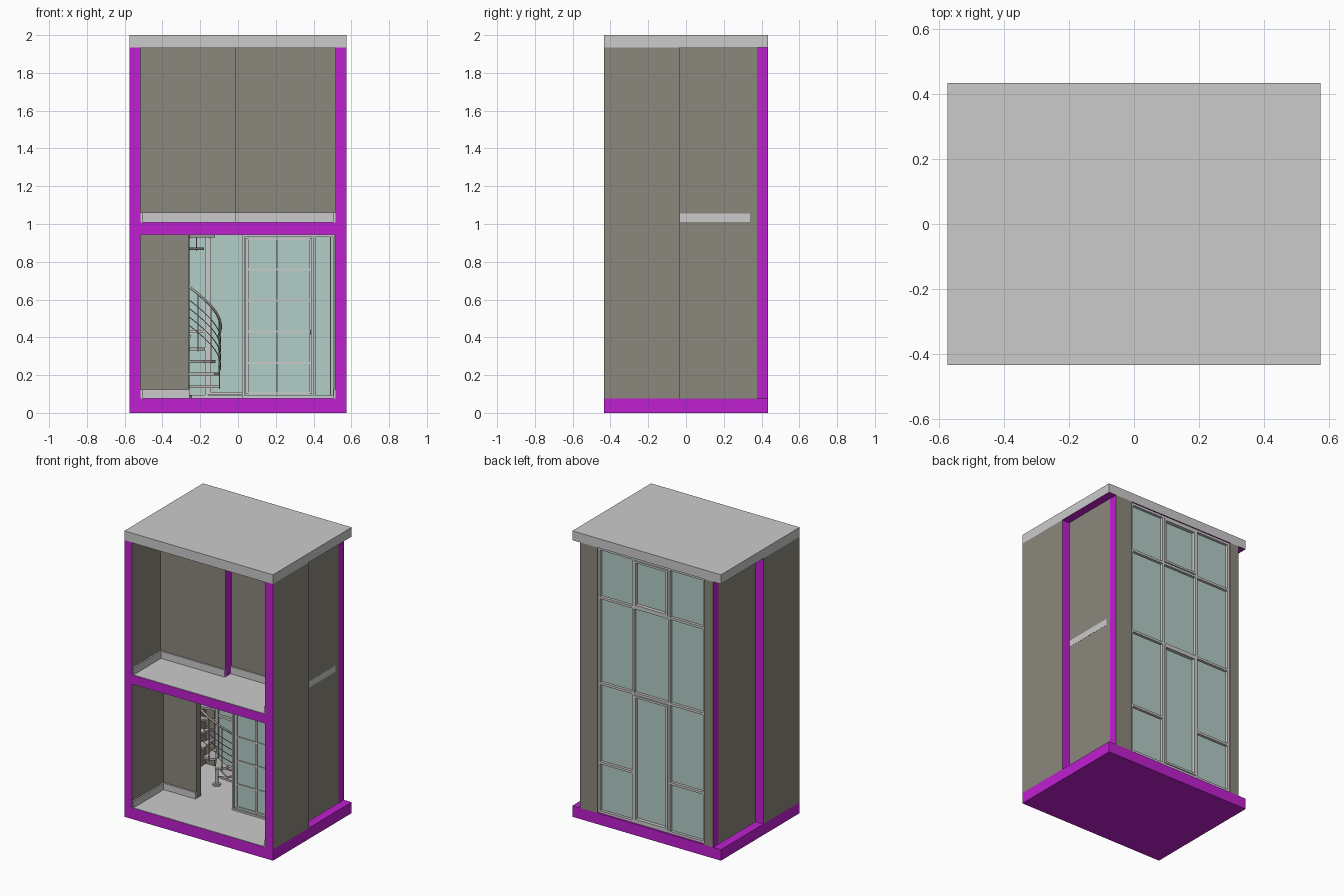
import bpy, bmesh, math
from mathutils import Vector

if "Cube" in bpy.data.objects:
    bpy.data.objects.remove(bpy.data.objects["Cube"])

def material(name, r, g, b):
    m = bpy.data.materials.new(name)
    m.diffuse_color = (r, g, b, 1)
    m.use_nodes = True
    m.node_tree.nodes["Principled BSDF"].inputs["Base Color"].default_value = m.diffuse_color
    return m

CUT = material("magenta_cut", 0.53, 0.014, 0.63)
WALL = material("warm_grey_wall", 0.26, 0.243, 0.2)
PALE = material("pale_grey", 0.6, 0.6, 0.6)
GLASS = material("pale_green_glass", 0.45, 0.61, 0.57)
STEEL = material("stair_grey", 0.5, 0.49, 0.48)

def finish(name, bm, mats, rule=None):
    me = bpy.data.meshes.new(name)
    bm.normal_update()
    bm.to_mesh(me)
    bm.free()
    ob = bpy.data.objects.new(name, me)
    bpy.context.collection.objects.link(ob)
    for m in mats:
        me.materials.append(m)
    if rule:
        for p in me.polygons:
            p.material_index = 1 if rule(p.normal) else 0
    return ob

def add_box(bm, x0, x1, y0, y1, z0, z1):
    v = bmesh.ops.create_cube(bm, size=1)["verts"]
    for p in v:
        p.co = Vector((x0 if p.co.x < 0 else x1, y0 if p.co.y < 0 else y1,
                       z0 if p.co.z < 0 else z1))

def box(name, mat, x0, x1, y0, y1, z0, z1, second=None, rule=None):
    bm = bmesh.new()
    add_box(bm, x0, x1, y0, y1, z0, z1)
    return finish(name, bm, [mat] + ([second] if second else []), rule)

def boxes(name, mat, items):
    bm = bmesh.new()
    for b in items:
        add_box(bm, *b)
    return finish(name, bm, [mat])

X, XI, Y = 0.575, 0.515, 0.435
MID, BACK = -0.035, 0.375
Z0, S0, S1, Z1 = 0.08, 0.945, 1.01, 1.935

# Base and roof
box("base_slab", CUT, -X, X, -Y, Y, 0, Z0 - 0.003)
box("roof_slab", PALE, -X, X, -Y, Y, Z1, 2.0, CUT, lambda n: n.z < -0.5)
box("upper_ceiling", PALE, -XI, XI, -Y + 0.002, BACK, Z1 - 0.004, Z1 - 0.001)
box("lower_floor", PALE, -XI, XI, -Y + 0.002, BACK, Z0 - 0.004, Z0)

# Side walls: thick cut walls at the front, thin lining behind
for s, side in ((-1, "left"), (1, "right")):
    a, b = sorted((s * XI, s * X))
    box(side + "_front_wall", WALL, a, b, -Y, MID, Z0 - 0.003, Z1, CUT, lambda n: abs(n.y) > 0.5)
    a, b = sorted((s * (XI - 0.004), s * XI))
    box(side + "_lining", WALL, a, b, MID, BACK, Z0 - 0.003, Z1)
    # Skirting boards along the side walls
    a, b = sorted((s * (XI - 0.01), s * XI))
    boxes(side + "_skirting", PALE, [(a, b, -Y + 0.002, -0.06, Z0, 0.125),
                                     (a, b, -Y + 0.002, -0.06, S1, 1.06)])
# Skirting showing through the right lining
box("skirting_outer_strip", PALE, XI, XI + 0.001, MID + 0.002, 0.34, S1, 1.055)

# Rear wall piers with cut ends
W0, W1 = -0.445, 0.382
box("rear_pier_left", WALL, -XI, W0, BACK, Y, Z0 - 0.003, Z1, CUT, lambda n: n.x < -0.5)
box("rear_pier_right", WALL, W1, XI, BACK, Y, Z0 - 0.003, Z1, CUT, lambda n: n.x > 0.5)

# Middle floor: front part, and rear part with a round stair opening
box("middle_slab_front", CUT, -XI, XI, -Y, MID, S0, S1 - 0.003)
box("front_floor_finish", PALE, -XI, XI, -Y + 0.002, MID, S1 - 0.003, S1)
box("front_ceiling_finish", PALE, -XI, XI, -Y + 0.002, MID, S0 - 0.003, S0)
rear_slab = box("middle_slab_rear", PALE, -XI + 0.004, XI - 0.004, MID, BACK, S0, S1)
CX, CY = -0.27, 0.15
bm = bmesh.new()
bmesh.ops.create_cone(bm, cap_ends=True, segments=32, radius1=0.18, radius2=0.18, depth=0.3)
bmesh.ops.translate(bm, verts=bm.verts, vec=(CX, CY, 0.98))
cutter = finish("stair_opening_cutter", bm, [PALE])
cutter.hide_render = True
cutter.hide_viewport = True
mod = rear_slab.modifiers.new("opening", "BOOLEAN")
mod.operation = "DIFFERENCE"
mod.object = cutter

# Room partitions
box("upper_partition_left", WALL, -XI, -0.012, -0.12, -0.055, S1, Z1, CUT, lambda n: n.x > 0.5)
box("upper_partition_right", WALL, -0.012, XI, -0.055, MID, S1, Z1)
box("lower_partition_left", WALL, -XI, -0.26, -0.09, -0.035, Z0, S0)
boxes("partition_skirting", PALE, [(-XI, -0.012, -0.13, -0.12, S1, 1.06),
                                   (-0.012, XI, -0.065, -0.055, S1, 1.06),
                                   (-XI, -0.258, -0.1, -0.09, Z0, 0.125)])

# Glazed interior screen with a door and a narrow side light
SY = -0.085
box("screen_glass", GLASS, 0.03, XI - 0.005, SY - 0.003, SY + 0.003, Z0, S0)
f0, f1 = SY - 0.015, SY + 0.015
items = [(a, b, f0, f1, Z0, S0) for a, b in
         ((0.022, 0.034), (0.396, 0.41), (0.486, 0.492), (0.502, 0.513))]
items += [(0.03, 0.51, f0, f1, Z0, 0.092), (0.03, 0.51, f0, f1, 0.93, S0)]
items += [(a, b, f0 + 0.004, f1 - 0.004, 0.1, 0.925) for a, b in
          ((0.04, 0.058), (0.203, 0.213), (0.376, 0.392))]
items += [(0.04, 0.392, f0 + 0.005, f1 - 0.005, z - 0.005, z + 0.005)
          for z in (0.105, 0.265, 0.43, 0.595, 0.76, 0.92)]
items += [(0.38, 0.386, f0 - 0.012, f0 + 0.004, 0.415, 0.44)]
boxes("screen_frame", PALE, items)

# Tall rear window
GY = 0.405
box("rear_glass", GLASS, W0, W1, GY - 0.003, GY + 0.003, Z0, Z1)
M0, M1 = -0.168, 0.11
r0, r1 = GY - 0.02, GY + 0.022
t = 0.008
items = [(x - t, x + t, r0, r1, Z0, Z1) for x in (W0 + t, M0, M1, W1 - t)]
items += [(W0, W1, r0, r1, z - t, z + t) for z in (Z0 + t, 0.985, 1.585, Z1 - t)]
items += [(a, b, r0, r1, 0.43 - t, 0.43 + t) for a, b in ((W0, M0), (M1, W1))]
# Opening sashes in the middle column
for z0, z1 in ((0.097, 0.975), (1.595, 1.918)):
    a, b, w = M0 + t, M1 - t, 0.014
    items += [(a, a + w, r0, r1 + 0.006, z0, z1), (b - w, b, r0, r1 + 0.006, z0, z1),
              (a, b, r0, r1 + 0.006, z0, z0 + w), (a, b, r0, r1 + 0.006, z1 - w, z1)]
boxes("rear_window_frame", PALE, items)

# Spiral staircase: post, wedge treads, helical rails
def cylinder(bm, x, y, z0, z1, r, n=12):
    v = bmesh.ops.create_cone(bm, cap_ends=True, segments=n, radius1=r, radius2=r, depth=z1 - z0)["verts"]
    bmesh.ops.translate(bm, verts=v, vec=(x, y, (z0 + z1) / 2))

bm = bmesh.new()
cylinder(bm, CX, CY, Z0, 1.3, 0.012)
cylinder(bm, CX, CY, Z0, Z0 + 0.012, 0.026)
finish("stair_post", bm, [STEEL])

N, STEP, RISE, R = 14, math.radians(-27), 0.0664, 0.172
START = math.radians(10)

def at(i, r, z):
    a = START + STEP * i
    return Vector((CX + r * math.cos(a), CY + r * math.sin(a), z))

bm = bmesh.new()
for i in range(N):
    z = Z0 + RISE * (i + 1)
    outline = [at(i - 0.12, 0.012, z), at(i - 0.55, R, z), at(i, R + 0.004, z),
               at(i + 0.55, R, z), at(i + 0.12, 0.012, z)]
    face = bm.faces.new([bm.verts.new(p) for p in outline])
    ext = bmesh.ops.extrude_face_region(bm, geom=[face])["geom"]
    bmesh.ops.translate(bm, verts=[g for g in ext if isinstance(g, bmesh.types.BMVert)],
                        vec=(0, 0, -0.014))
bmesh.ops.recalc_face_normals(bm, faces=bm.faces)
finish("stair_treads", bm, [STEEL])

bm = bmesh.new()
for i in range(N):
    p = at(i, R + 0.004, 0)
    z = Z0 + RISE * (i + 1)
    cylinder(bm, p.x, p.y, z - 0.02, z + 0.28, 0.003, 6)
finish("stair_balusters", bm, [STEEL])

def helix(name, height, radius):
    cu = bpy.data.curves.new(name, "CURVE")
    cu.dimensions = "3D"
    cu.bevel_depth = radius
    cu.bevel_resolution = 1
    sp = cu.splines.new("POLY")
    n = N * 4
    sp.points.add(n - 1)
    for k in range(n):
        i = k / 4 - 0.4
        sp.points[k].co = (*at(i, R + 0.006, Z0 + RISE * (i + 1) + height), 1)
    ob = bpy.data.objects.new(name, cu)
    bpy.context.collection.objects.link(ob)
    cu.materials.append(STEEL)

helix("stair_handrail", 0.285, 0.007)
for k in range(4):
    helix("stair_rail_%d" % (k + 1), 0.08 + 0.045 * k, 0.0025)
